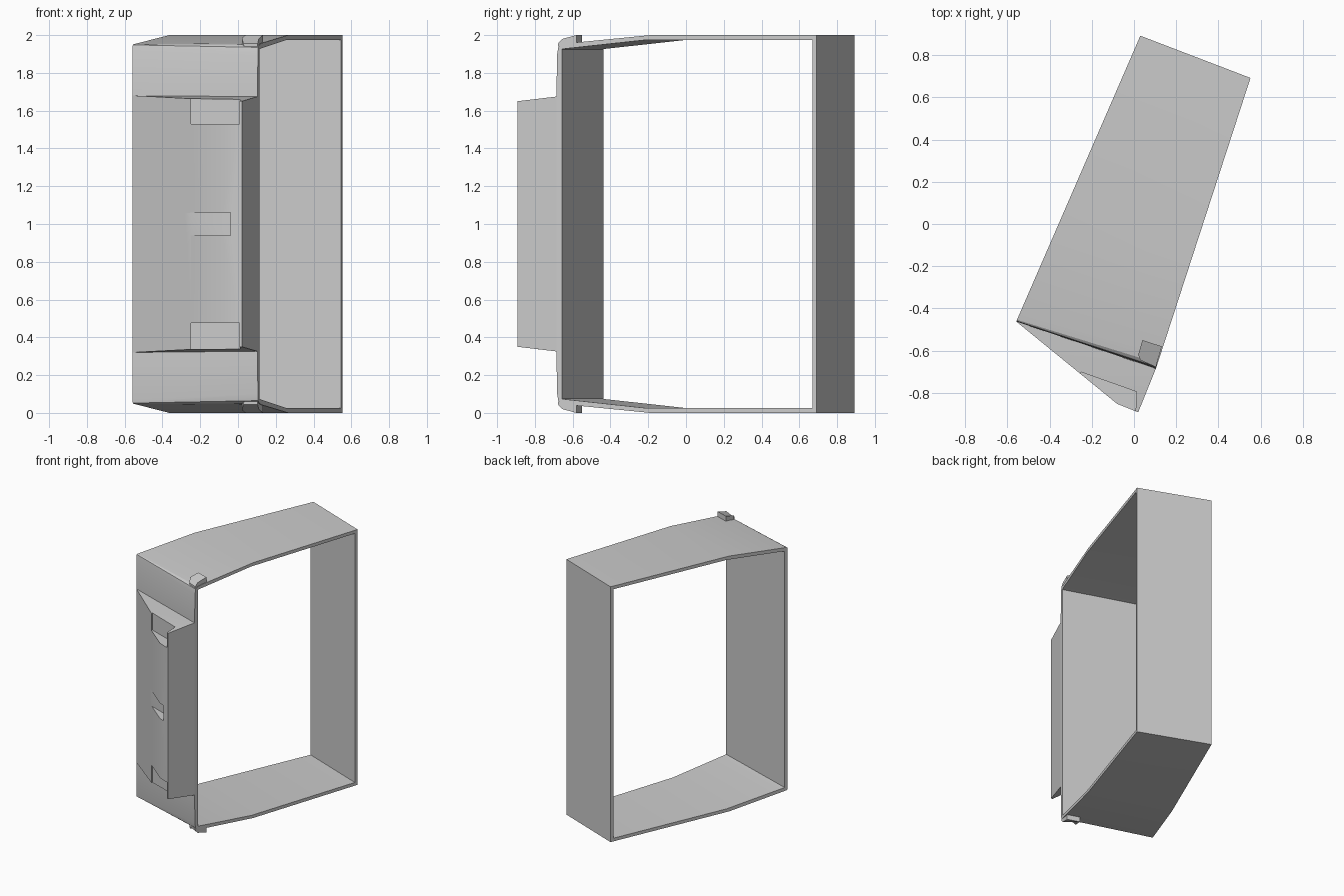
import bpy, bmesh, math
from mathutils import Vector

old = bpy.data.objects.get("Cube")
if old:
    bpy.data.objects.remove(old, do_unlink=True)

grey = bpy.data.materials.new("light_grey")
grey.use_nodes = True
grey.diffuse_color = (0.6, 0.6, 0.6, 1)
grey.node_tree.nodes["Principled BSDF"].inputs["Base Color"].default_value = (0.6, 0.6, 0.6, 1)

# Plan corners of the skewed frame
BACK_L, BACK_R = Vector((0.03, 0.892)), Vector((0.552, 0.692))
FRONT_L, FRONT_R = Vector((-0.558, -0.462)), Vector((0.105, -0.682))


def finish(name, bm):
    bmesh.ops.recalc_face_normals(bm, faces=bm.faces)
    mesh = bpy.data.meshes.new(name)
    bm.to_mesh(mesh)
    bm.free()
    mesh.materials.append(grey)
    obj = bpy.data.objects.new(name, mesh)
    bpy.context.collection.objects.link(obj)
    return obj


def select(obj):
    bpy.ops.object.select_all(action='DESELECT')
    obj.select_set(True)
    bpy.context.view_layer.objects.active = obj


def smooth(obj, degrees):
    select(obj)
    bpy.ops.object.shade_smooth_by_angle(angle=math.radians(degrees))


def prism(name, bottom, top):
    """Solid between two matching rings of 3D points."""
    bm = bmesh.new()
    a = [bm.verts.new(p) for p in bottom]
    b = [bm.verts.new(p) for p in top]
    n = len(a)
    bm.faces.new(a)
    bm.faces.new(b)
    for i in range(n):
        j = (i + 1) % n
        bm.faces.new((a[i], a[j], b[j], b[i]))
    return finish(name, bm)


def slab(name, plan, z0, z1):
    return prism(name, [(x, y, z0) for x, y in plan], [(x, y, z1) for x, y in plan])


def rod(name, start, end, radius):
    start, end = Vector(start), Vector(end)
    bm = bmesh.new()
    bmesh.ops.create_cone(bm, cap_ends=True, segments=32, radius1=radius,
                          radius2=radius, depth=(end - start).length)
    turn = (end - start).to_track_quat('Z', 'Y').to_matrix().to_4x4()
    turn.translation = (start + end) / 2
    bm.transform(turn)
    return finish(name, bm)


def cut(obj, cutter):
    mod = obj.modifiers.new("cut", 'BOOLEAN')
    mod.operation, mod.solver, mod.object = 'DIFFERENCE', 'EXACT', cutter
    select(obj)
    bpy.ops.object.modifier_apply(modifier=mod.name)
    bpy.data.objects.remove(cutter, do_unlink=True)


# Frame: open-sided box, its top and bottom bending inward towards the front
outer_left = [(0, 1.69), (0, 1.94), (.002, 1.948), (.006, 1.951), (.012, 1.952), (.33, 2), (1, 2)]
outer_right = [(-.003, 1.69), (0, 1.90), (.004, 1.935), (.016, 1.95), (.05, 1.958), (.36, 2), (1, 2)]
inner = [(.018, 1.69), (.018, 1.89), (.018, 1.925), (.03, 1.928), (.05, 1.931), (.345, 1.975), (.983, 1.975)]


def ring(bm, front, back, half):
    full = half + [(u, 2 - z) for u, z in reversed(half)]
    return [bm.verts.new((*front.lerp(back, u), z)) for u, z in full]


bm = bmesh.new()
loops = [ring(bm, FRONT_L, BACK_L, outer_left), ring(bm, FRONT_R, BACK_R, outer_right),
         ring(bm, FRONT_R, BACK_R, inner), ring(bm, FRONT_L, BACK_L, inner)]
for k in range(4):
    p, q = loops[k], loops[(k + 1) % 4]
    for i in range(len(p)):
        j = (i + 1) % len(p)
        bm.faces.new((p[i], p[j], q[j], q[i]))
smooth(finish("frame", bm), 25)

# Wedge-shaped front housing with the mounting side face
base = [(-0.55, -0.455), FRONT_L, (-0.08, -0.852), (0.02, -0.892), FRONT_R, (0.1, -0.67)]
low = [0.32, 0.32, 0.345, 0.35, 0.325, 0.325]
housing = prism("front_housing", [(*p, z) for p, z in zip(base, low)],
                [(*p, 2 - z - 0.0) for p, z in zip(base, low)])

# Corner notches at the top and bottom of the housing
notch = [(-0.25, -0.702), (0.012, -0.795), (0.002, -1), (-0.25, -1)]
cut(housing, slab("notch_cutter_top", notch, 1.53, 1.8))
cut(housing, slab("notch_cutter_bottom", notch, 0.2, 0.475))

# Rounded finger groove in the middle
cut(housing, rod("groove_cutter", (-0.29, -0.70, 1), (-0.04, -0.79, 1), 0.06))
groove = [(-0.29, -0.70), (-0.04, -0.79), (-0.04, -1), (-0.29, -1)]
cut(housing, slab("groove_slot_cutter", groove, 0.94, 1.06))

# Screw holes in the side face
edge = Vector((0.02, -0.892))
side_normal = Vector((0.21, -0.085, 0)).normalized()
for y, z in ((-0.80, 1.415), (-0.72, 0.87), (-0.80, 0.48)):
    spot = edge.lerp(FRONT_R, (y - edge.y) / (FRONT_R.y - edge.y))
    centre = Vector((*spot, z))
    cut(housing, rod("hole_cutter", centre - side_normal * 0.03,
                     centre + side_normal * 0.03, 0.025))
smooth(housing, 25)

# Small corner tabs above and below the front right corner
tab = [(0.104, -0.678, 1.955), (0.11, -0.655, 1.98), (0.132, -0.58, 2),
       (0.04, -0.55, 2), (0.02, -0.62, 1.985), (0.03, -0.645, 1.955)]
for name, flip in (("tab_top", False), ("tab_bottom", True)):
    def height(z):
        return 2 - z if flip else z
    prism(name, [(x, y, height(1.94)) for x, y, z in tab],
          [(x, y, height(z)) for x, y, z in tab])
